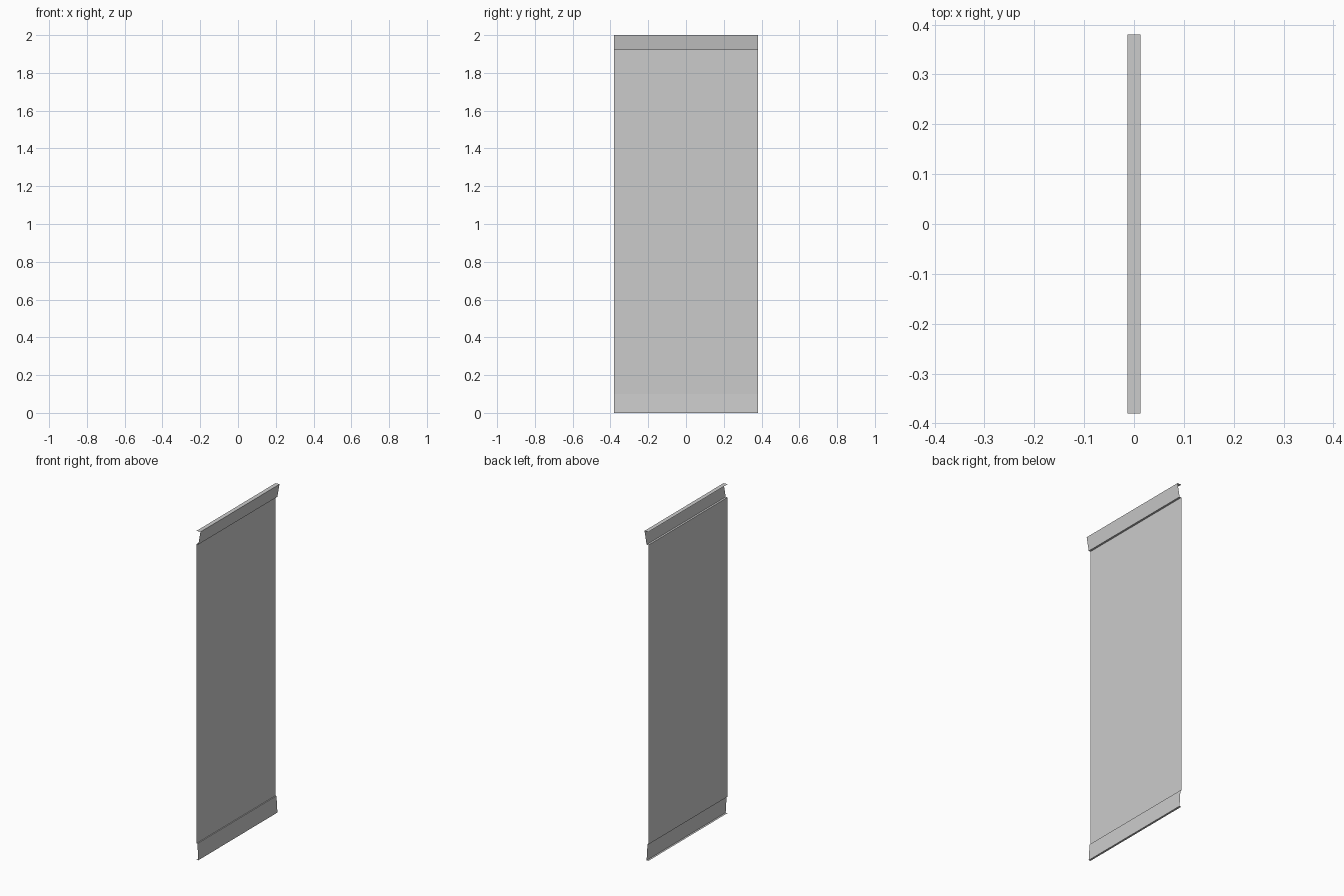
import bpy, bmesh

if "Cube" in bpy.data.objects:
    bpy.data.objects.remove(bpy.data.objects["Cube"])

HALF_LENGTH = 0.38

# Cross-section (x, z) of the folded sheet, from bottom lip to top lip
PROFILE = [
    (-0.013, 0.0), (-0.001, 0.0),       # bottom lip
    (-0.007, 0.10), (-0.013, 0.10),     # lower flange and its step
    (-0.013, 1.92), (-0.001, 1.92),     # main panel and upper step
    (0.013, 2.0), (-0.013, 2.0),        # slanted upper flange and top lip
]


def extrude_sheet(name, profile, half):
    """Sweep an open profile along y as a thin sheet with no thickness."""
    bm = bmesh.new()
    verts = [bm.verts.new((x, -half, z)) for x, z in profile]
    edges = [bm.edges.new(pair) for pair in zip(verts, verts[1:])]
    out = bmesh.ops.extrude_edge_only(bm, edges=edges)
    moved = [g for g in out["geom"] if isinstance(g, bmesh.types.BMVert)]
    bmesh.ops.translate(bm, verts=moved, vec=(0, 2 * half, 0))
    # Face the main panel towards +x
    bm.normal_update()
    panel = max(bm.faces, key=lambda f: f.calc_area())
    if panel.normal.x < 0:
        bmesh.ops.reverse_faces(bm, faces=bm.faces[:])
    mesh = bpy.data.meshes.new(name)
    bm.to_mesh(mesh)
    bm.free()
    obj = bpy.data.objects.new(name, mesh)
    bpy.context.collection.objects.link(obj)
    return obj


# Folded wall panel
extrude_sheet("folded_panel", PROFILE, HALF_LENGTH)
